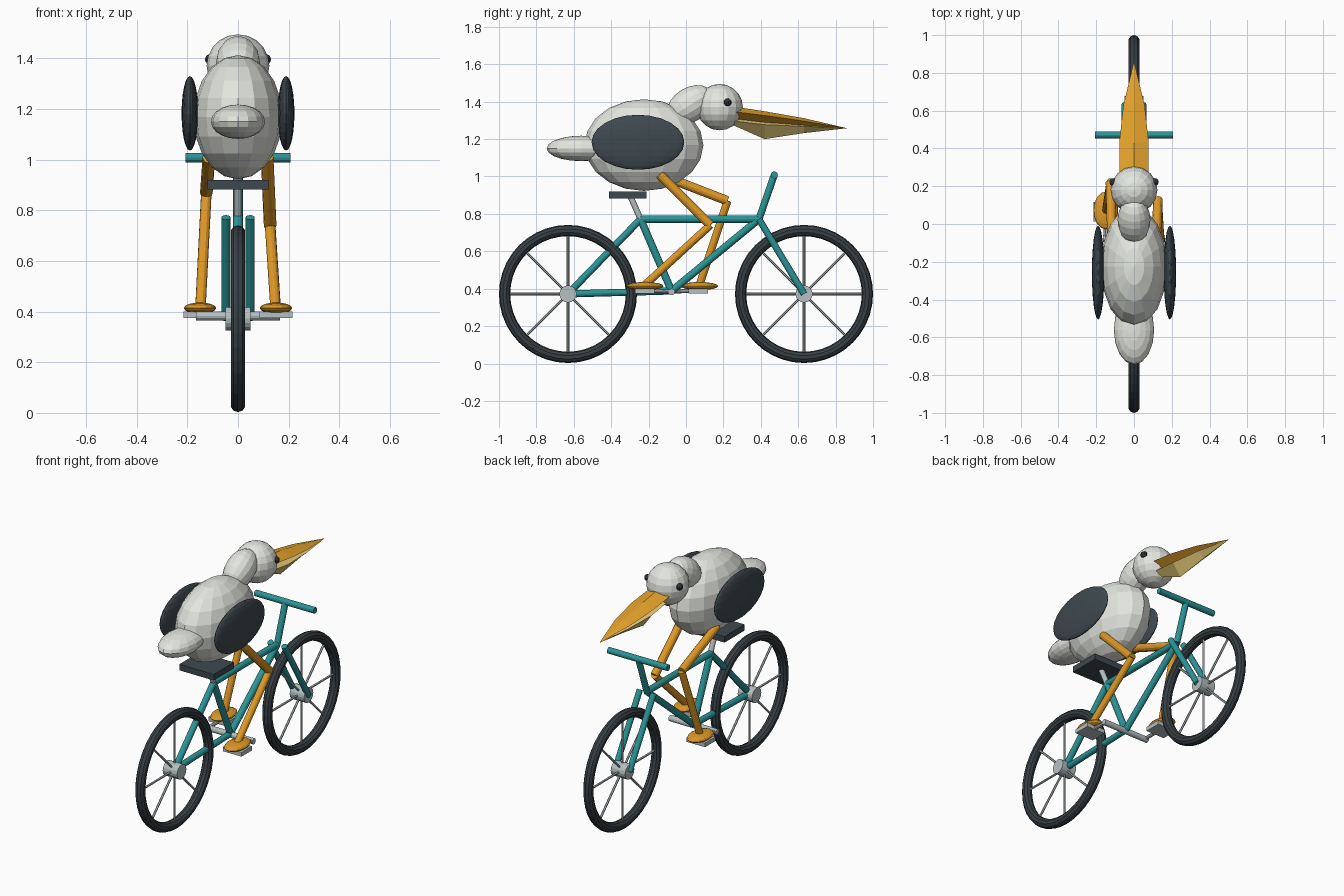
import bpy, bmesh, math
from mathutils import Vector

if "Cube" in bpy.data.objects:
    bpy.data.objects.remove(bpy.data.objects["Cube"])


def mat(name, rgb):
    m = bpy.data.materials.new(name)
    m.diffuse_color = (*rgb, 1)
    m.use_nodes = True
    m.node_tree.nodes["Principled BSDF"].inputs["Base Color"].default_value = m.diffuse_color
    return m


WHITE = mat("feather_white", (0.77, 0.79, 0.74))
SLATE = mat("wing_slate", (0.048, 0.066, 0.078))
RUBBER = mat("tyre_black", (0.04, 0.052, 0.06))
TEAL = mat("frame_teal", (0.025, 0.30, 0.31))
ORANGE = mat("leg_orange", (0.74, 0.32, 0.02))
BILL = mat("bill_orange", (0.82, 0.38, 0.025))
POUCH = mat("pouch_yellow", (0.83, 0.62, 0.20))
STEEL = mat("steel", (0.47, 0.53, 0.54))
EYE = mat("eye_dark", (0.025, 0.032, 0.04))


def finish(name, m):
    ob = bpy.context.object
    ob.name = name
    ob.data.materials.append(m)
    return ob


def ellipsoid(name, loc, size, m, seg=16, rings=10, tilt=0):
    bpy.ops.mesh.primitive_uv_sphere_add(segments=seg, ring_count=rings,
                                         location=loc, rotation=(tilt, 0, 0))
    bpy.context.object.scale = size
    return finish(name, m)


def tube(name, a, b, r, m, sides=12):
    a, b = Vector(a), Vector(b)
    bpy.ops.mesh.primitive_cylinder_add(vertices=sides, radius=r, depth=(b - a).length,
                                        location=(a + b) / 2)
    bpy.context.object.rotation_euler = (b - a).to_track_quat('Z', 'Y').to_euler()
    return finish(name, m)


def box(name, loc, size, m):
    bpy.ops.mesh.primitive_cube_add(size=1, location=loc)
    bpy.context.object.scale = size
    return finish(name, m)


# Wheels
WHEEL_Y, WHEEL_Z = 0.631, 0.372
for label, y in (("rear", -WHEEL_Y), ("front", WHEEL_Y)):
    bpy.ops.mesh.primitive_torus_add(major_radius=0.339, minor_radius=0.03,
                                     major_segments=40, minor_segments=10,
                                     location=(0, y, WHEEL_Z),
                                     rotation=(0, math.pi / 2, 0))
    finish(label + "_tyre", RUBBER)
    tube(label + "_hub", (-0.05, y, WHEEL_Z), (0.05, y, WHEEL_Z), 0.046, STEEL, 16)
    for i in range(4):
        t = i * math.pi / 4
        d = Vector((0, math.cos(t), math.sin(t))) * 0.335
        c = Vector((0, y, WHEEL_Z))
        tube(label + "_spoke", c - d, c + d, 0.007, STEEL, 6)

# Frame
cluster, bracket, head_joint = (0, -0.243, 0.772), (0, -0.077, 0.388), (0, 0.39, 0.772)
rear_axle = (0, -WHEEL_Y, WHEEL_Z)
tube("top_tube", cluster, head_joint, 0.02, TEAL)
tube("seat_tube", cluster, bracket, 0.02, TEAL)
tube("down_tube", bracket, head_joint, 0.02, TEAL)
tube("seat_stay", cluster, rear_axle, 0.019, TEAL)
tube("chain_stay", bracket, rear_axle, 0.019, TEAL)
for x in (-0.048, 0.048):
    tube("fork_blade", (x, 0.39, 0.772), (x, WHEEL_Y, WHEEL_Z), 0.018, TEAL)
tube("stem", head_joint, (0, 0.472, 1.008), 0.019, TEAL)
tube("handlebar", (-0.207, 0.472, 1.008), (0.207, 0.472, 1.008), 0.019, TEAL)
tube("seat_post", cluster, (0, -0.30, 0.90), 0.016, STEEL)
box("seat", (0, -0.312, 0.901), (0.24, 0.2, 0.038), SLATE)

# Cranks and pedals
tube("crank_axle", (-0.165, -0.077, 0.383), (0.165, -0.077, 0.383), 0.018, STEEL)
for x, y in ((0.15, -0.22), (-0.15, 0.065)):
    tube("crank_arm", (x, -0.077, 0.386), (x, y, 0.388), 0.011, STEEL, 8)
    box("pedal", (x, y, 0.388), (0.13, 0.105, 0.026), STEEL)

# Legs and feet
for side, knee, foot_y in ((1, (0.127, 0.13, 0.74), -0.22),
                           (-1, (0.125, 0.222, 0.87), 0.072)):
    hip = Vector((0.115 * side, -0.14, 1.01))
    k = Vector((knee[0] * side, knee[1], knee[2]))
    ankle = Vector((0.148 * side, foot_y, 0.42))
    tube("thigh", hip, k, 0.025, ORANGE)
    tube("shank", k, ankle, 0.021, ORANGE)
    ellipsoid("foot", (0.15 * side, foot_y, 0.414), (0.064, 0.1, 0.022), ORANGE, 16, 8)

# Bird body
ellipsoid("body", (0, -0.225, 1.168), (0.176, 0.318, 0.245), WHITE)
ellipsoid("tail", (0, -0.56, 1.15), (0.107, 0.185, 0.068), WHITE)
ellipsoid("neck", (0, 0.022, 1.383), (0.087, 0.092, 0.135), WHITE, tilt=-math.radians(58))
ellipsoid("head", (0, 0.18, 1.371), (0.124, 0.124, 0.124), WHITE)
for s in (-1, 1):
    ellipsoid("wing", (0.19 * s, -0.257, 1.183), (0.033, 0.248, 0.147), SLATE, 24, 12)
    ellipsoid("eye", (0.11 * s, 0.222, 1.396), (0.021, 0.021, 0.021), EYE, 10, 8)


# Bill halves: diamond sections (y, half width, top, edge, bottom) closing at the tip
def bill_half(name, stations, m):
    bm = bmesh.new()
    rows = []
    for y, w, top, edge, bottom in stations:
        rows.append([bm.verts.new(p) for p in
                     ((-w, y, edge), (0, y, top), (w, y, edge), (0, y, bottom))])
    tip = bm.verts.new((0, 0.861, 1.258))
    bm.faces.new(rows[0])
    for a, b in zip(rows, rows[1:]):
        for i in range(4):
            j = (i + 1) % 4
            bm.faces.new((a[i], a[j], b[j], b[i]))
    for i in range(4):
        bm.faces.new((rows[-1][i], rows[-1][(i + 1) % 4], tip))
    bmesh.ops.recalc_face_normals(bm, faces=bm.faces)
    me = bpy.data.meshes.new(name)
    bm.to_mesh(me)
    bm.free()
    me.materials.append(m)
    bpy.context.collection.objects.link(bpy.data.objects.new(name, me))


bill_half("upper_bill", ((0.25, 0.076, 1.375, 1.347, 1.298),
                         (0.43, 0.078, 1.347, 1.325, 1.278),
                         (0.63, 0.056, 1.312, 1.296, 1.266)), BILL)
bill_half("bill_pouch", ((0.25, 0.05, 1.315, 1.297, 1.275),
                         (0.42, 0.056, 1.295, 1.277, 1.2),
                         (0.63, 0.04, 1.277, 1.268, 1.232)), POUCH)
